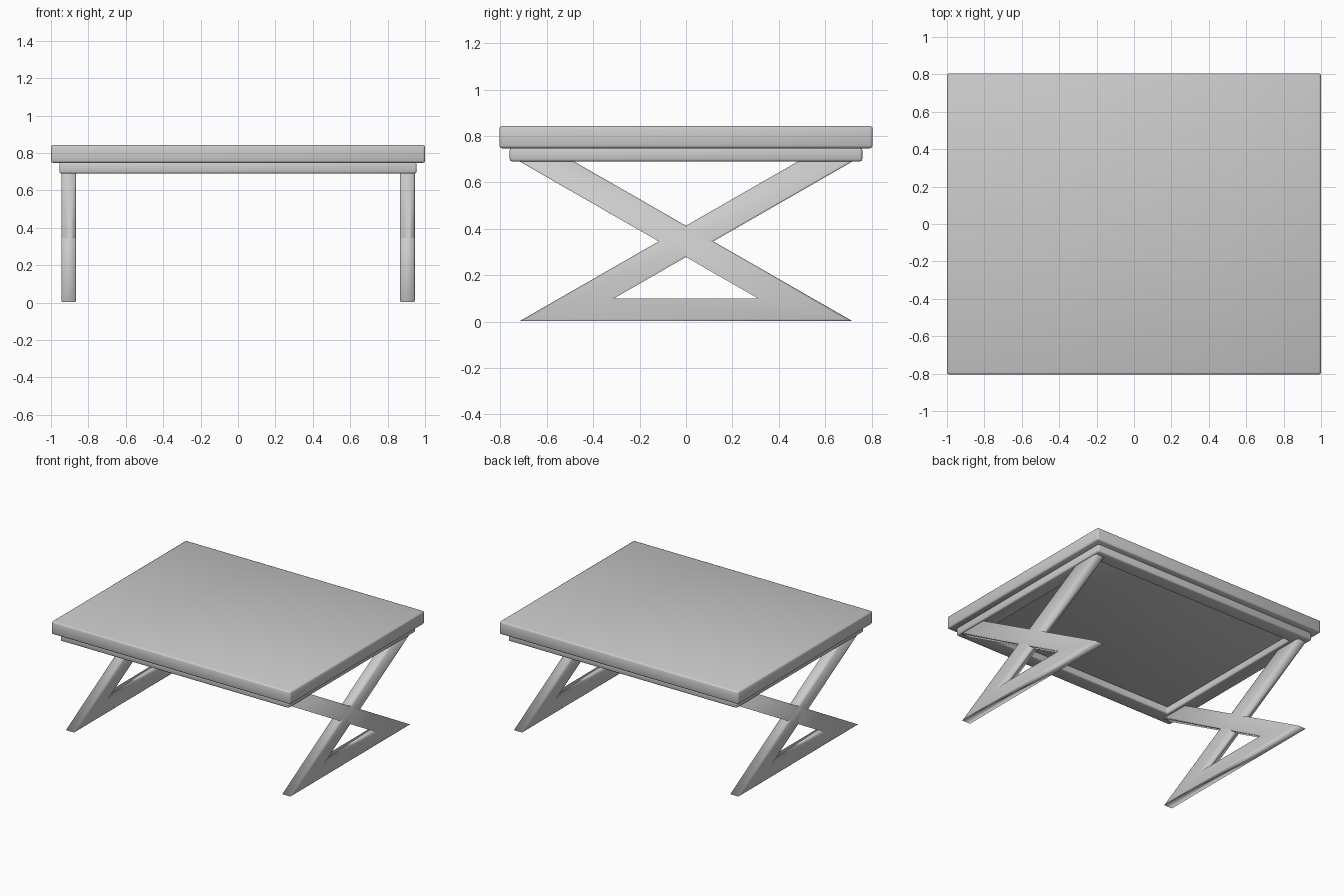
import bpy, bmesh, math

cube = bpy.data.objects.get("Cube")
if cube:
    bpy.data.objects.remove(cube, do_unlink=True)

grey = bpy.data.materials.new("plain_grey")
grey.use_nodes = True
colour = (0.6, 0.6, 0.6, 1)
grey.diffuse_color = colour
grey.node_tree.nodes["Principled BSDF"].inputs["Base Color"].default_value = colour


def add_object(name, bm):
    """Turn a bmesh into a smooth shaded grey object."""
    bmesh.ops.recalc_face_normals(bm, faces=bm.faces)
    for face in bm.faces:
        face.smooth = True
    mesh = bpy.data.meshes.new(name)
    bm.to_mesh(mesh)
    bm.free()
    mesh.materials.append(grey)
    obj = bpy.data.objects.new(name, mesh)
    bpy.context.collection.objects.link(obj)
    return obj


def soften(obj, width):
    bevel = obj.modifiers.new("soft_edges", "BEVEL")
    bevel.width = width
    bevel.segments = 2
    bevel.limit_method = "ANGLE"


def rectangle(bm, half_x, half_y, z):
    return [bm.verts.new((sx * half_x, sy * half_y, z))
            for sx, sy in ((-1, -1), (1, -1), (1, 1), (-1, 1))]


def bridge(bm, a, b):
    for i in range(len(a)):
        j = (i + 1) % len(a)
        bm.faces.new((a[i], a[j], b[j], b[i]))


# Table top slab
bm = bmesh.new()
low = rectangle(bm, 1.0, 0.805, 0.747)
high = rectangle(bm, 1.0, 0.805, 0.843)
bridge(bm, low, high)
bm.faces.new(low)
bm.faces.new(high)
soften(add_object("table_top", bm), 0.012)

# Open frame under the top
bm = bmesh.new()
rim = 0.11
loops = [rectangle(bm, 0.955 - inset, 0.76 - inset, z)
         for inset, z in ((0, 0.69), (0, 0.75), (rim, 0.75), (rim, 0.69))]
for k in range(4):
    bridge(bm, loops[k], loops[(k + 1) % 4])
soften(add_object("under_frame", bm), 0.01)

# Crossed legs with a floor rail: one bar swept through mitred corners
# Each station holds the outer and inner (y, z) point of the bar
stations = [((-0.50, 0.70), (-0.735, 0.70)),
            ((0.715, 0.003), (0.31, 0.10)),
            ((-0.715, 0.003), (-0.31, 0.10)),
            ((0.50, 0.70), (0.735, 0.70))]
half_width = 0.04


def rounded_section(bm, x, outer, inner, reach=0.08, side=0.006):
    """Rectangle with chamfered corners between the two points."""
    w = half_width
    shape = [(0, -w + side), (0, w - side), (reach, w), (1 - reach, w),
             (1, w - side), (1, -w + side), (1 - reach, -w), (reach, -w)]
    return [bm.verts.new((x + dx,
                          outer[0] + t * (inner[0] - outer[0]),
                          outer[1] + t * (inner[1] - outer[1])))
            for t, dx in shape]


for name, x in (("left_legs", 0.905), ("right_legs", -0.905)):
    bm = bmesh.new()
    rings = [rounded_section(bm, x, o, i) for o, i in stations]
    for a, b in zip(rings, rings[1:]):
        bridge(bm, a, b)
    bm.faces.new(rings[0])
    bm.faces.new(rings[-1])
    add_object(name, bm)
